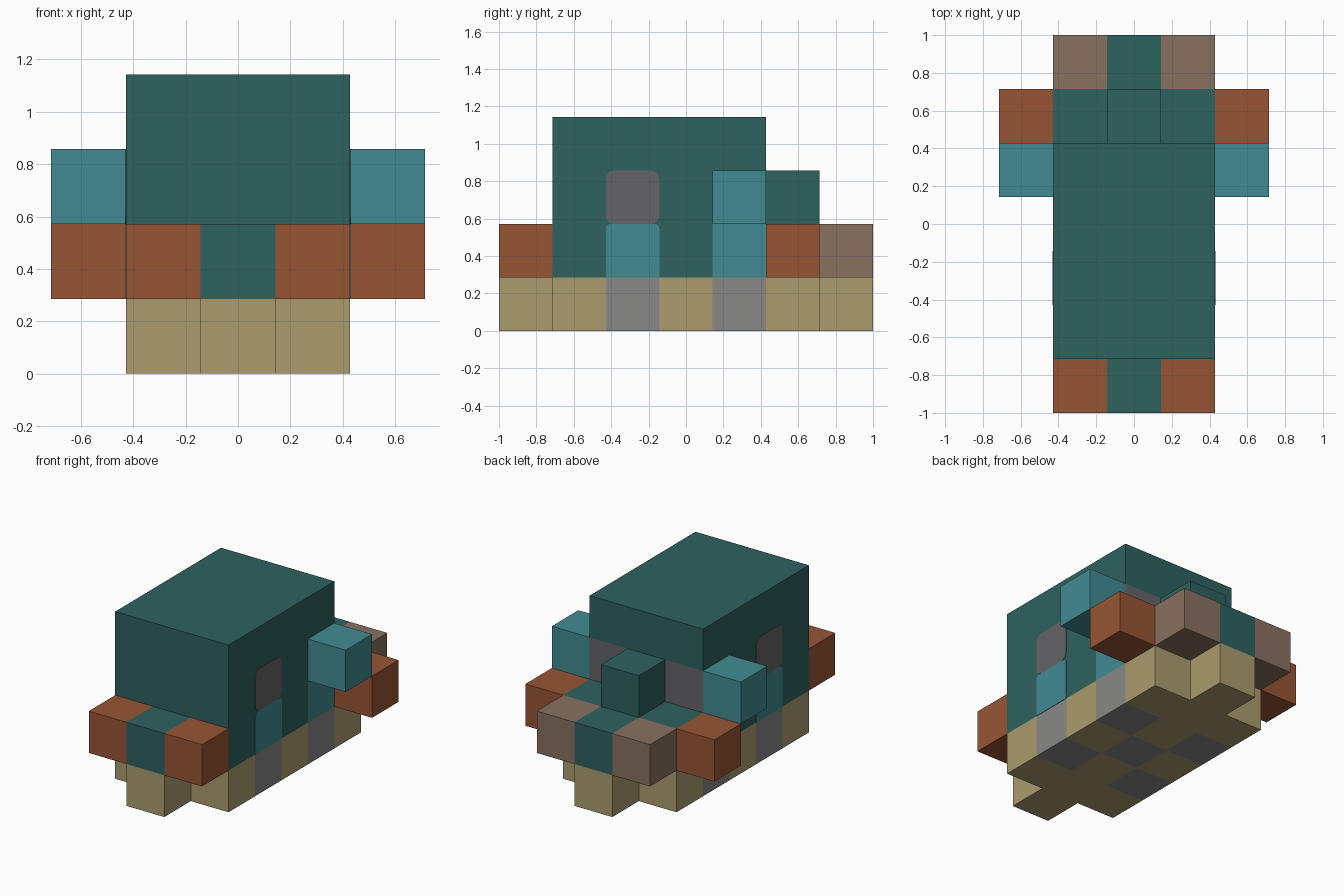
import bpy
import bmesh
from mathutils import Vector

CELL = 2 / 7  # the model is laid out on a grid of cubes

if "Cube" in bpy.data.objects:
    bpy.data.objects.remove(bpy.data.objects["Cube"], do_unlink=True)


def make_material(name, rgb):
    linear = [((c / 255 + 0.055) / 1.055) ** 2.4 for c in rgb]
    mat = bpy.data.materials.new(name)
    mat.use_nodes = True
    mat.diffuse_color = (*linear, 1)
    mat.node_tree.nodes["Principled BSDF"].inputs["Base Color"].default_value = (*linear, 1)
    return mat


PALETTE = {
    "dark_teal": (46, 98, 95),
    "light_teal": (65, 139, 146),
    "rust_orange": (151, 85, 53),
    "sand": (171, 156, 111),
    "wheel_grey": (137, 136, 135),
    "glass_grey": (101, 101, 104),
    "dusty_brown": (137, 113, 97),
}
MATS = {name: make_material(name, rgb) for name, rgb in PALETTE.items()}


def finish(name, bm, colours):
    mesh = bpy.data.meshes.new(name)
    bm.to_mesh(mesh)
    bm.free()
    for colour in colours:
        mesh.materials.append(MATS[colour])
    obj = bpy.data.objects.new(name, mesh)
    bpy.context.collection.objects.link(obj)
    return obj


def cells_part(name, cells, colour_of):
    """Join cubes into one shell; x and y count from the middle, z from the ground."""
    cells = set(cells)
    colours = sorted({colour_of(*c) for c in cells})
    bm = bmesh.new()
    for cell in cells:
        for axis in range(3):
            for sign in (-1, 1):
                normal = Vector([sign * (axis == i) for i in range(3)])
                if tuple(int(a + b) for a, b in zip(cell, normal)) in cells:
                    continue
                u = Vector([float((axis + 1) % 3 == i) for i in range(3)])
                v = normal.cross(u)
                mid = Vector(cell) + Vector((0, 0, 0.5)) + normal / 2
                corners = (mid - (u + v) / 2, mid + (u - v) / 2,
                           mid + (u + v) / 2, mid - (u - v) / 2)
                face = bm.faces.new([bm.verts.new(c * CELL) for c in corners])
                face.material_index = colours.index(colour_of(*cell))
    bmesh.ops.remove_doubles(bm, verts=bm.verts, dist=0.001)
    bmesh.ops.dissolve_limit(bm, angle_limit=0.01, verts=bm.verts, edges=bm.edges,
                             delimit={'MATERIAL'})
    return finish(name, bm, colours)


def box(xs, ys, zs):
    return [(x, y, z) for x in xs for y in ys for z in zs]


def side_plate(name, side, level, colour, radius, top_only):
    """Thin panel with rounded corners on the side of the cabin."""
    bm = bmesh.new()
    bmesh.ops.create_cube(bm, size=1)
    bmesh.ops.scale(bm, vec=(0.006, CELL, CELL), verts=bm.verts)
    edges = [e for e in bm.edges
             if abs(e.verts[0].co.x - e.verts[1].co.x) > 0.001
             and (not top_only or e.verts[0].co.z > 0)]
    bmesh.ops.bevel(bm, geom=edges, offset=radius, segments=4, profile=0.5, affect='EDGES')
    bmesh.ops.translate(bm, vec=(side * 1.5 * CELL, -CELL, (level + 0.5) * CELL), verts=bm.verts)
    return finish(name, bm, [colour])


MIDDLE = range(-1, 2)

# Undercarriage: sand floor with a nose and a tail, grey wheels and centre pad
cells_part("undercarriage", box(MIDDLE, range(-2, 3), [0]) + [(0, -3, 0), (0, 3, 0)],
           lambda x, y, z: "wheel_grey" if (abs(x), abs(y)) in {(1, 1), (0, 0)} else "sand")


# Body: lower deck with front and rear bumpers, tall cabin, and rear hump
def body_colour(x, y, z):
    if x and y == -3:
        return "rust_orange"
    if x and y == 3:
        return "dusty_brown"
    if x and y == 1:
        return {1: "light_teal", 2: "glass_grey"}.get(z, "dark_teal")
    return "dark_teal"


cells_part("body", box(MIDDLE, range(-3, 4), [1]) + box(MIDDLE, range(-2, 2), [2, 3])
           + [(0, 2, 2)], body_colour)

# Mirrored side pieces
for side, label in ((1, "left"), (-1, "right")):
    cells_part(label + "_upper_pod", [(side * 2, 1, 2)], lambda *c: "light_teal")
    cells_part(label + "_rear_pod", [(side * 2, 2, 1)], lambda *c: "rust_orange")
    side_plate(label + "_window", side, 2, "glass_grey", 0.045, False)
    side_plate(label + "_door_panel", side, 1, "light_teal", 0.025, True)
